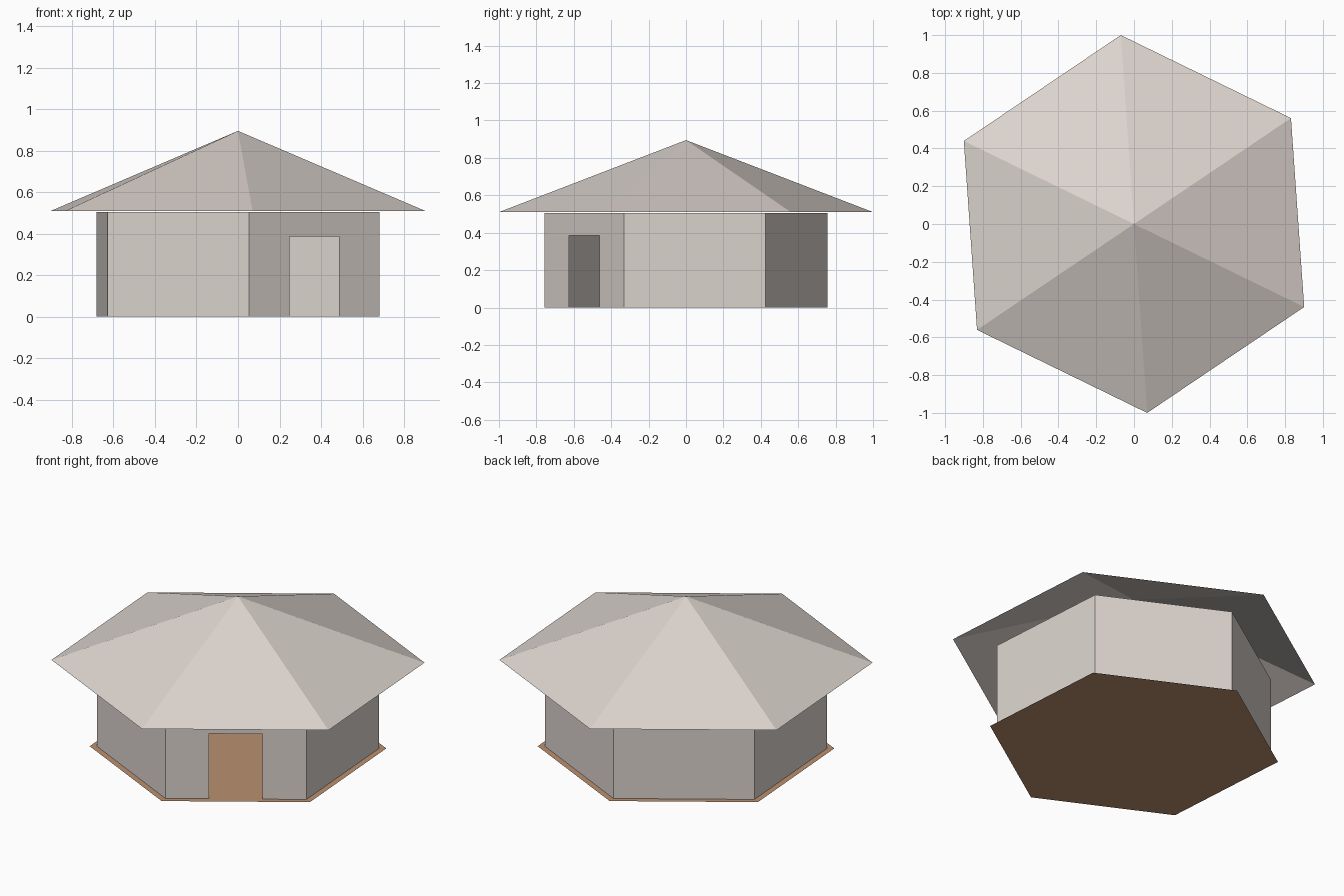
import bpy, bmesh
from math import cos, sin, radians
from mathutils import Vector

cube = bpy.data.objects.get("Cube")
if cube:
    bpy.data.objects.remove(cube)

SIDES = 6
TURN = radians(-86)          # direction of the first corner
WALL_R, FLOOR_R, ROOF_R = 0.758, 0.797, 1.0024
WALL_TOP, EAVE, PEAK = 0.505, 0.51, 0.895
DOOR_START, DOOR_END, DOOR_TOP = 0.31, 0.69, 0.386


def material(name, colour):
    mat = bpy.data.materials.new(name)
    mat.use_nodes = True
    mat.diffuse_color = (*colour, 1)
    bsdf = mat.node_tree.nodes["Principled BSDF"]
    bsdf.inputs["Base Color"].default_value = (*colour, 1)
    bsdf.inputs["Roughness"].default_value = 0.9
    return mat


def corners(radius, z):
    angles = [TURN + radians(360 / SIDES) * i for i in range(SIDES)]
    return [Vector((radius * cos(a), radius * sin(a), z)) for a in angles]


def build(name, polygons, mat):
    """Make one object from a list of polygons, welding shared corners."""
    bm = bmesh.new()
    for points in polygons:
        bm.faces.new([bm.verts.new(p) for p in points])
    bmesh.ops.remove_doubles(bm, verts=bm.verts, dist=0.0005)
    mesh = bpy.data.meshes.new(name)
    bm.to_mesh(mesh)
    bm.free()
    mesh.materials.append(mat)
    obj = bpy.data.objects.new(name, mesh)
    bpy.context.collection.objects.link(obj)
    return obj


def panel(a, b, start, end, low, high):
    """Upright rectangle on the line a-b, between two fractions of it."""
    p, q = a.lerp(b, start), a.lerp(b, end)
    return [Vector((v.x, v.y, z)) for v, z in ((p, low), (q, low), (q, high), (p, high))]


plaster = material("pale plaster", (0.72, 0.66, 0.62))
wood = material("brown floor", (0.49, 0.28, 0.16))

# Floor sheet, a little wider than the walls
build("floor", [corners(FLOOR_R, 0)], wood)

# Walls, with an open doorway in the front left side
ring = corners(WALL_R, 0)
wall_panels = []
for i in range(SIDES):
    a, b = ring[i], ring[(i + 1) % SIDES]
    if i == 0:
        wall_panels += [
            panel(a, b, 0, DOOR_START, 0, WALL_TOP),
            panel(a, b, DOOR_START, DOOR_END, DOOR_TOP, WALL_TOP),
            panel(a, b, DOOR_END, 1, 0, WALL_TOP),
        ]
    else:
        wall_panels.append(panel(a, b, 0, 1, 0, WALL_TOP))
build("walls", wall_panels, plaster)

# Roof, a hollow six-sided cone
eaves = corners(ROOF_R, EAVE)
peak = Vector((0, 0, PEAK))
build("roof", [[eaves[i], eaves[(i + 1) % SIDES], peak] for i in range(SIDES)], plaster)
